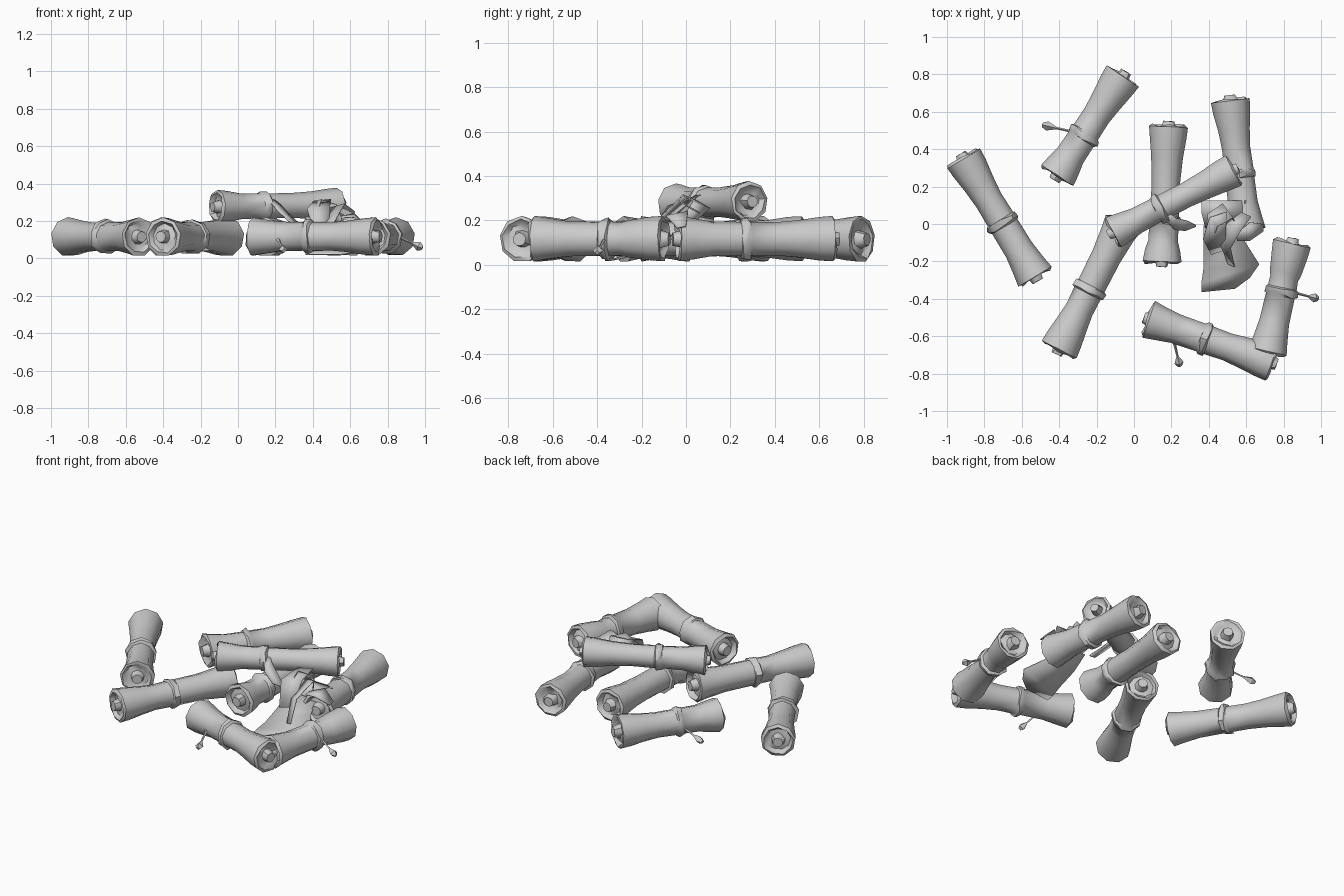
import bpy, bmesh, math, random
from mathutils import Vector

random.seed(4)
cube = bpy.data.objects.get("Cube")
if cube:
    bpy.data.objects.remove(cube, do_unlink=True)

grey = bpy.data.materials.new("plain_grey")
grey.use_nodes = True
grey.diffuse_color = (0.6, 0.6, 0.6, 1)
grey.node_tree.nodes["Principled BSDF"].inputs["Base Color"].default_value = (0.6, 0.6, 0.6, 1)


def finish(name, bm, angle):
    bmesh.ops.recalc_face_normals(bm, faces=bm.faces)
    mesh = bpy.data.meshes.new(name)
    bm.to_mesh(mesh)
    bm.free()
    mesh.materials.append(grey)
    obj = bpy.data.objects.new(name, mesh)
    bpy.context.collection.objects.link(obj)
    bpy.ops.object.select_all(action='DESELECT')
    obj.select_set(True)
    bpy.context.view_layer.objects.active = obj
    bpy.ops.object.shade_smooth_by_angle(angle=math.radians(angle))
    return obj


# Faceted stalk with flared ends, a knot ring and a pith core set in each end
END = [(-0.03, 0.03), (0.012, 0.04), (0.015, 0.07), (-0.008, 0.088), (0, 0.105)]
SIDES = 9


def stalk(name, start, stop, knot=0.57, scale=1.0):
    a, b = Vector(start), Vector(stop)
    axis = b - a
    length = axis.length
    axis.normalize()
    side = axis.cross(Vector((0, 0, 1))).normalized()
    up = side.cross(axis)
    k = knot * length
    body = [(0.06, 0.1), (0.16, 0.086), (k / 2 + 0.06, 0.077), (k - 0.025, 0.079),
            (k - 0.015, 0.093), (k + 0.012, 0.09), (k + 0.02, 0.079),
            ((k + length) / 2, 0.081), (length - 0.06, 0.095)]
    rings = END + body + [(length - d, r) for d, r in reversed(END)]
    bm = bmesh.new()
    loops = []
    for i, (d, r) in enumerate(rings):
        loop = []
        rough = 0.01 if i in (1, 2, 3, 9, 10, len(rings) - 4, len(rings) - 3) else 0.002
        for j in range(SIDES):
            t = math.tau * (j + 0.25) / SIDES
            rad = r * scale + random.uniform(-rough, rough) * 0.6
            offset = side * math.cos(t) * rad + up * math.sin(t) * rad
            along = d + random.uniform(-rough, rough)
            loop.append(bm.verts.new(a + axis * along + offset))
        loops.append(loop)
    for p, q in zip(loops, loops[1:]):
        for j in range(SIDES):
            n = (j + 1) % SIDES
            bm.faces.new((p[j], p[n], q[n], q[j]))
    bm.faces.new(loops[0])
    bm.faces.new(loops[-1])
    finish(name, bm, 45)


# Thin ribbon along a path, each point followed by its half width
def blade(name, points, across, thick=0.006):
    bm = bmesh.new()
    wide = Vector(across).normalized()
    rows = []
    for x, y, z, w in points:
        p = Vector((x, y, z))
        rows.append((bm.verts.new(p - wide * w), bm.verts.new(p + wide * w)))
    for (a, b), (c, d) in zip(rows, rows[1:]):
        bm.faces.new((a, b, d, c))
    obj = finish(name, bm, 20)
    solid = obj.modifiers.new("thickness", 'SOLIDIFY')
    solid.thickness = thick
    solid.offset = 0


# Sprout: a thin stem ending in a small pointed bud
def sprout(name, start, stop):
    a, b = Vector(start), Vector(stop)
    d = b - a
    rot = d.to_track_quat('Z', 'Y')
    bm = bmesh.new()
    loops = []
    for t, r in [(0, 0.016), (0.3, 0.007), (0.65, 0.006), (0.88, 0.025), (1, 0.012)]:
        loops.append([bm.verts.new(a + d * t + rot @ Vector(
            (r * math.cos(j * math.pi / 2), r * math.sin(j * math.pi / 2), 0))) for j in range(4)])
    for p, q in zip(loops, loops[1:]):
        for j in range(4):
            n = (j + 1) % 4
            bm.faces.new((p[j], p[n], q[n], q[j]))
    bm.faces.new(loops[0])
    bm.faces.new(loops[-1])
    finish(name, bm, 20)


# Stalks lying on the ground
Z = 0.115
stalk("far_right_side_stalk", (-0.91, 0.35, Z), (-0.53, -0.28, Z), 0.55)
stalk("back_stalk", (-0.06, 0.79, Z), (-0.41, 0.26, Z), 0.6)
stalk("middle_stalk", (0.185, 0.52, Z), (0.15, -0.2, Z), 0.7)
stalk("back_left_stalk", (0.515, 0.66, Z), (0.6, -0.03, Z), 0.57)
stalk("front_right_stalk", (-0.4, -0.67, Z), (-0.06, 0, Z), 0.48)
stalk("corner_front_stalk", (0.735, -0.74, Z), (0.08, -0.51, Z), 0.55)
stalk("corner_side_stalk", (0.845, -0.105, Z), (0.715, -0.68, Z), 0.45)

# Stalk resting on top
stalk("top_stalk", (0.53, 0.285, 0.285), (-0.11, -0.045, 0.275), 0.62, 0.88)

# Sprouts growing from the knots
sprout("back_sprout", (-0.27, 0.48, 0.11), (-0.49, 0.53, 0.06))
sprout("side_sprout", (0.83, -0.36, 0.13), (0.985, -0.4, 0.055))
sprout("front_sprout", (0.21, -0.61, 0.11), (0.245, -0.76, 0.04))

# Crumpled leaves
blade("ground_leaf", [(0.45, -0.355, 0.02, 0.09), (0.49, -0.3, 0.03, 0.13),
                      (0.52, -0.23, 0.05, 0.15), (0.48, -0.1, 0.1, 0.11),
                      (0.47, 0.0, 0.17, 0.1)], (1, 0.1, 0))
blade("upper_leaf", [(0.47, -0.02, 0.17, 0.09), (0.47, 0.06, 0.21, 0.11),
                     (0.48, 0.125, 0.2, 0.12)], (1, 0, -0.1))
blade("raised_leaf", [(0.45, -0.15, 0.13, 0.04), (0.43, -0.06, 0.27, 0.065),
                      (0.45, 0.05, 0.31, 0.05)], (1, 0.35, 0.1))
blade("curled_leaf", [(0.4, -0.09, 0.2, 0.025), (0.42, 0.02, 0.3, 0.045),
                      (0.5, 0.07, 0.27, 0.05), (0.54, 0.0, 0.19, 0.03)], (0.5, -0.7, 0.3))
blade("hanging_leaf", [(0.52, -0.22, 0.07, 0.02), (0.49, -0.12, 0.19, 0.03),
                       (0.53, -0.02, 0.28, 0.045), (0.6, 0.05, 0.24, 0.03)], (0.7, -0.3, 0.2))
blade("side_leaf", [(0.55, -0.07, 0.22, 0.02), (0.62, -0.04, 0.23, 0.05),
                    (0.69, -0.02, 0.17, 0.02)], (0, 1, 0.2))
blade("knot_leaf", [(0.18, 0.04, 0.31, 0.025), (0.22, 0.0, 0.27, 0.035),
                    (0.28, -0.01, 0.21, 0.03), (0.33, -0.01, 0.18, 0.005)], (0.2, 0.8, 0.4))
